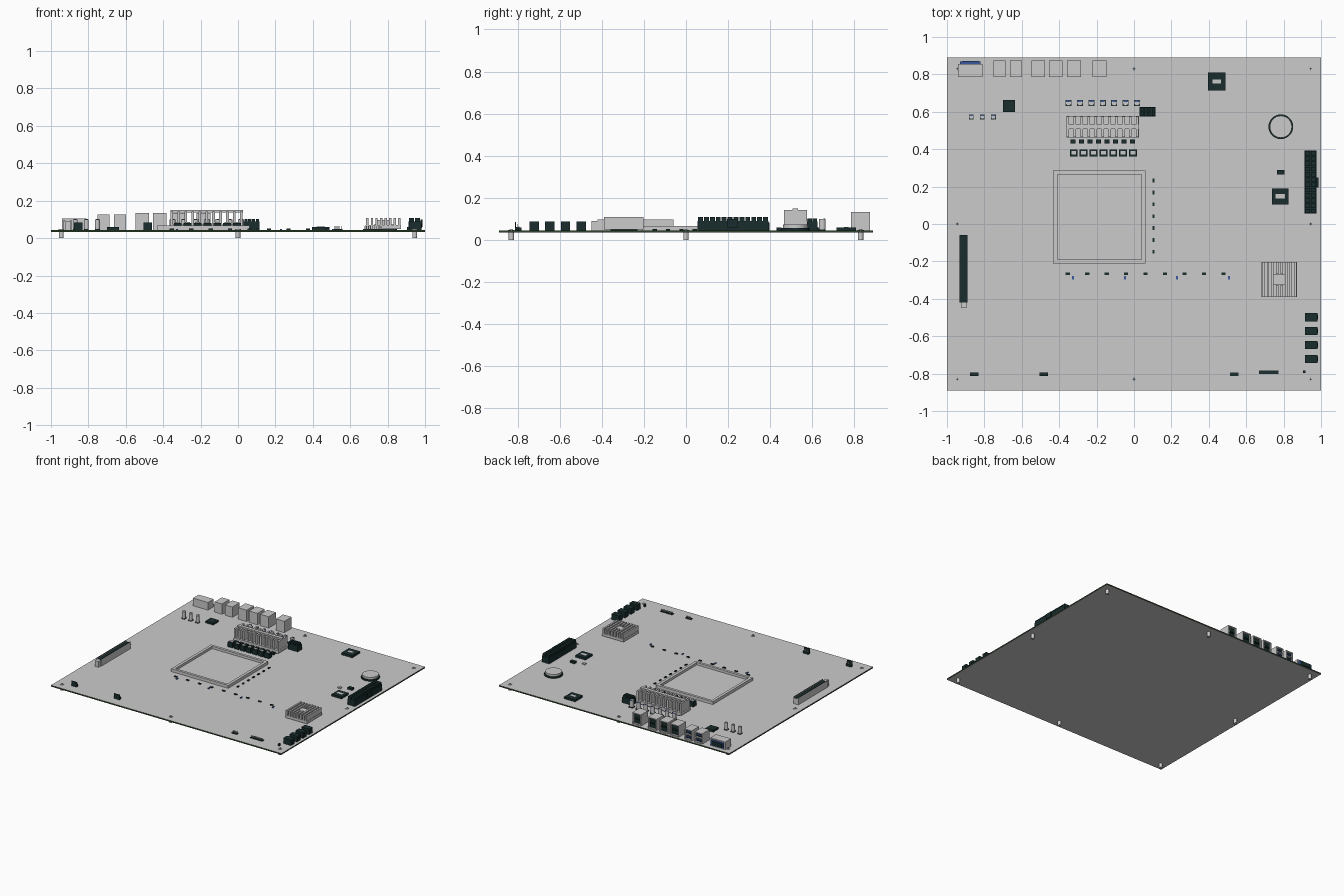
import bpy, bmesh
from math import radians
from mathutils import Matrix, Vector

if "Cube" in bpy.data.objects:
    bpy.data.objects.remove(bpy.data.objects["Cube"])


def material(name, colour):
    m = bpy.data.materials.new(name)
    m.use_nodes = True
    m.diffuse_color = (*colour, 1)
    m.node_tree.nodes["Principled BSDF"].inputs["Base Color"].default_value = (*colour, 1)
    return m


GREY = material("light grey", (0.6, 0.6, 0.6))
DARK = material("dark teal plastic", (0.01, 0.027, 0.027))
GREEN = material("dark green edge", (0.03, 0.06, 0.025))
BLUE = material("blue plastic", (0.04, 0.1, 0.35))
MATS = [GREY, DARK, GREEN, BLUE]
TOP = 0.044  # upper surface of the board


class Part:
    """Collects boxes and cylinders into one named object."""

    def __init__(self, name):
        self.name, self.bm = name, bmesh.new()

    def paint(self, verts, mat, top=None):
        for f in {f for v in verts for f in v.link_faces}:
            f.normal_update()
            f.material_index = MATS.index(top if top and f.normal.z > 0.9 else mat)

    def box(self, x0, x1, y0, y1, z0, z1, mat=GREY, top=None):
        size, mid = (x1 - x0, y1 - y0, z1 - z0), ((x0 + x1) / 2, (y0 + y1) / 2, (z0 + z1) / 2)
        mtx = Matrix.Translation(mid) @ Matrix.Diagonal((*size, 1))
        self.paint(bmesh.ops.create_cube(self.bm, size=1, matrix=mtx)["verts"], mat, top)
        return self

    def block(self, x, y, w, d, z0, z1, mat=GREY, top=None):
        return self.box(x - w / 2, x + w / 2, y - d / 2, y + d / 2, z0, z1, mat, top)

    def cyl(self, x, y, r, z0, z1, mat=GREY, sides=16, top=None):
        mtx = Matrix.Translation((x, y, (z0 + z1) / 2))
        made = bmesh.ops.create_cone(self.bm, cap_ends=True, segments=sides, radius1=r,
                                     radius2=r, depth=z1 - z0, matrix=mtx)
        self.paint(made["verts"], mat, top)
        return self

    def done(self, smooth=False):
        me = bpy.data.meshes.new(self.name)
        self.bm.to_mesh(me)
        self.bm.free()
        for m in MATS:
            me.materials.append(m)
        ob = bpy.data.objects.new(self.name, me)
        bpy.context.collection.objects.link(ob)
        if smooth:
            bpy.ops.object.select_all(action="DESELECT")
            ob.select_set(True)
            bpy.context.view_layer.objects.active = ob
            bpy.ops.object.shade_smooth_by_angle(angle=radians(35))
        return ob


# Circuit board: grey faces with a dark green rim
board = Part("board").box(-1, 1, -0.89, 0.89, 0.034, TOP, GREEN)
board.bm.normal_update()
for f in board.bm.faces:
    if abs(f.normal.z) > 0.9:
        f.material_index = 0
board.done()

# Standoffs below and screws above, around the rim
standoffs, screws = Part("standoffs"), Part("screws")
for x in (-0.945, 0, 0.945):
    for y in (-0.83, 0, 0.83):
        if x or y:
            standoffs.cyl(x, y, 0.013, 0, 0.034)
            screws.cyl(x, y, 0.015, TOP, 0.048, GREY)
            screws.block(x, y, 0.016, 0.004, 0.048, 0.049, DARK)
            screws.block(x, y, 0.004, 0.016, 0.048, 0.049, DARK)
standoffs.done(True)
screws.done(True)


# Rear ports: metal shells with openings facing back
def port(name, x0, x1, h, rows, tongue):
    p = Part(name)
    y0, y1, t = 0.785, 0.875, 0.007
    p.box(x0, x1, y0, y1 - 0.02, TOP, h)
    for a, b in ((x0, x0 + t), (x1 - t, x1)):
        p.box(a, b, y1 - 0.02, y1, TOP, h)
    step = (h - TOP - t) / rows
    for i in range(rows + 1):
        z = TOP + i * step
        p.box(x0 + t, x1 - t, y1 - 0.02, y1, z, z + t)
        if i < rows:
            p.box(x0 + t, x1 - t, y1 - 0.02, y1 - 0.015, z + t, z + step, DARK)
            zc = z + (step + t) / 2
            p.box(x0 + 2 * t, x1 - 2 * t, y1 - 0.015, y1 - 0.003, zc - 0.004, zc + 0.004, tongue)
    p.done()


for i, x in enumerate((-0.72, -0.63)):
    port(f"double_port_{i + 1}", x - 0.032, x + 0.032, 0.125, 2, BLUE)
for i, x in enumerate((-0.512, -0.418, -0.32, -0.185)):
    port(f"network_port_{i + 1}", x - 0.037, x + 0.037, 0.133, 1, DARK)

video = Part("video_port").box(-0.94, -0.81, 0.785, 0.855, TOP, 0.104)
video.box(-0.93, -0.82, 0.855, 0.868, 0.055, 0.095, BLUE)
video.box(-0.92, -0.83, 0.868, 0.871, 0.061, 0.089, DARK).done()

# Power stage heatsink: base, fins and a tie bar along the top
sink = Part("power_heatsink").box(-0.362, 0.026, 0.462, 0.578, 0.05, 0.072)
for i in range(11):
    x = -0.354 + i * 0.0372
    sink.block(x, 0.52, 0.014, 0.11, 0.072, 0.143)
sink.box(-0.362, 0.026, 0.507, 0.533, 0.136, 0.15).done()

# Switching chips and chokes in front of the heatsink
chips, chokes = Part("power_chips"), Part("chokes")
chips.box(-0.34, 0.01, 0.466, 0.574, TOP, 0.05, DARK)
for i in range(8):
    chips.block(-0.327 + i * 0.0457, 0.442, 0.027, 0.022, TOP, 0.06, DARK)
for i in range(7):
    x = -0.322 + i * 0.0527
    chokes.block(x, 0.38, 0.042, 0.036, TOP, 0.082, DARK)
    chokes.block(x, 0.38, 0.026, 0.018, 0.082, 0.086)
chips.done()
chokes.done()

# Can capacitors with a blue mark on top
caps = Part("capacitors")
spots = [(-0.35 + i * 0.061, 0.648, 0.016) for i in range(7)]
spots += [(-0.87 + i * 0.059, 0.573, 0.013) for i in range(3)]
for x, y, r in spots:
    caps.block(x, y, r * 2, r * 2, TOP, 0.05, DARK)
    caps.cyl(x, y, r, 0.05, 0.1)
    caps.block(x, y + r * 0.6, r * 1.2, r * 0.5, 0.1, 0.102, BLUE)
caps.done(True)

# Processor power plug
plug = Part("processor_power_plug").block(0.073, 0.6, 0.085, 0.05, TOP, 0.088, DARK)
for i in range(4):
    for y in (0.588, 0.612):
        plug.block(0.042 + i * 0.0207, y, 0.017, 0.02, 0.088, 0.102, DARK)
plug.done()

# Processor socket: raised frame around a low plate
socket = Part("processor_socket").box(-0.41, 0.04, -0.19, 0.265, TOP, 0.048)
for a, b in ((-0.432, -0.41), (0.04, 0.062)):
    socket.box(a, b, -0.21, 0.285, TOP, 0.067)
for a, b in ((-0.21, -0.19), (0.265, 0.285)):
    socket.box(-0.41, 0.04, a, b, TOP, 0.067)
socket.done()

# Flat chips, some with a pale label
flat = Part("controller_chips")
for x, y, w, d, label in ((-0.668, 0.632, 0.066, 0.064, 0), (0.443, 0.762, 0.094, 0.094, 0.045),
                          (0.782, 0.148, 0.086, 0.086, 0.05), (0.785, 0.277, 0.04, 0.024, 0)):
    flat.block(x, y, w, d, TOP, 0.06, DARK)
    if label:
        flat.block(x, y, label, label / 2, 0.06, 0.062)
flat.block(0.708, 0.25, 0.026, 0.02, TOP, 0.052).done()

# Coin battery in its holder
battery = Part("battery").cyl(0.785, 0.52, 0.066, TOP, 0.056, DARK, 32)
battery.cyl(0.785, 0.52, 0.059, 0.056, 0.072, GREY, 32).done(True)

# Main power connector with two rows of cells and a clip
power = Part("main_power_plug").box(0.912, 0.976, 0.055, 0.392, TOP, 0.09, DARK)
for i in range(12):
    for x in (0.928, 0.96):
        power.block(x, 0.069 + i * 0.0281, 0.028, 0.023, 0.09, 0.108, DARK)
power.box(0.976, 0.986, 0.195, 0.248, 0.06, 0.1, DARK).done()

# Expansion slot: grey sides, dark mouth, latch at the end
slot = Part("expansion_slot").box(-0.932, -0.89, -0.42, -0.06, TOP, 0.09, GREY, DARK)
for x in (-0.929, -0.893):
    slot.box(x - 0.003, x + 0.003, -0.42, -0.06, 0.09, 0.098, GREY, DARK)
slot.box(-0.926, -0.896, -0.45, -0.42, TOP, 0.09).done()

# Chipset heatsink: fins with a square pad in the middle
chipset = Part("chipset_heatsink").box(0.683, 0.871, -0.39, -0.202, 0.05, 0.07)
chipset.box(0.71, 0.844, -0.36, -0.23, TOP, 0.05, DARK)
for i in range(8):
    x = 0.692 + i * 0.0243
    if i in (3, 4):
        for y in (-0.357, -0.235):
            chipset.block(x, y, 0.013, 0.064, 0.07, 0.108)
    else:
        chipset.block(x, -0.296, 0.013, 0.186, 0.07, 0.108)
chipset.block(0.777, -0.296, 0.074, 0.054, 0.07, 0.098).done()

# Drive sockets at the side
drives = Part("drive_sockets")
for i in range(4):
    y = -0.498 - i * 0.0745
    drives.block(0.947, y, 0.066, 0.044, TOP, 0.088, DARK)
    drives.block(0.982, y, 0.004, 0.026, 0.055, 0.075, DARK)
drives.done()

# Pin headers along the front edge
headers = Part("pin_headers")
for x, pins, h in ((-0.854, 4, 0.062), (-0.482, 4, 0.062), (0.535, 4, 0.05), (0.72, 9, 0.05)):
    w = pins * 0.0115
    headers.block(x, -0.803 if pins < 9 else -0.793, w, 0.02, TOP, h, DARK)
    if h > 0.06:
        headers.block(x, -0.811, w, 0.004, h, 0.084, DARK)
    for i in range(pins):
        px = x + (i - (pins - 1) / 2) * 0.0112
        headers.block(px, -0.8 if pins < 9 else -0.793, 0.004, 0.004, h, h + 0.014)
headers.block(0.91, -0.79, 0.014, 0.014, TOP, 0.06, DARK).done()

# Tiny surface parts beside the socket
tiny = Part("surface_parts")
for i in range(7):
    tiny.block(0.105, 0.232 - i * 0.0635, 0.011, 0.02, TOP, 0.051, DARK)
for i in range(9):
    tiny.block(-0.354 + i * 0.104, -0.266, 0.022, 0.011, TOP, 0.051, DARK)
for i in range(4):
    tiny.block(-0.327 + i * 0.278, -0.288, 0.01, 0.02, TOP, 0.05, BLUE)
tiny.done()
